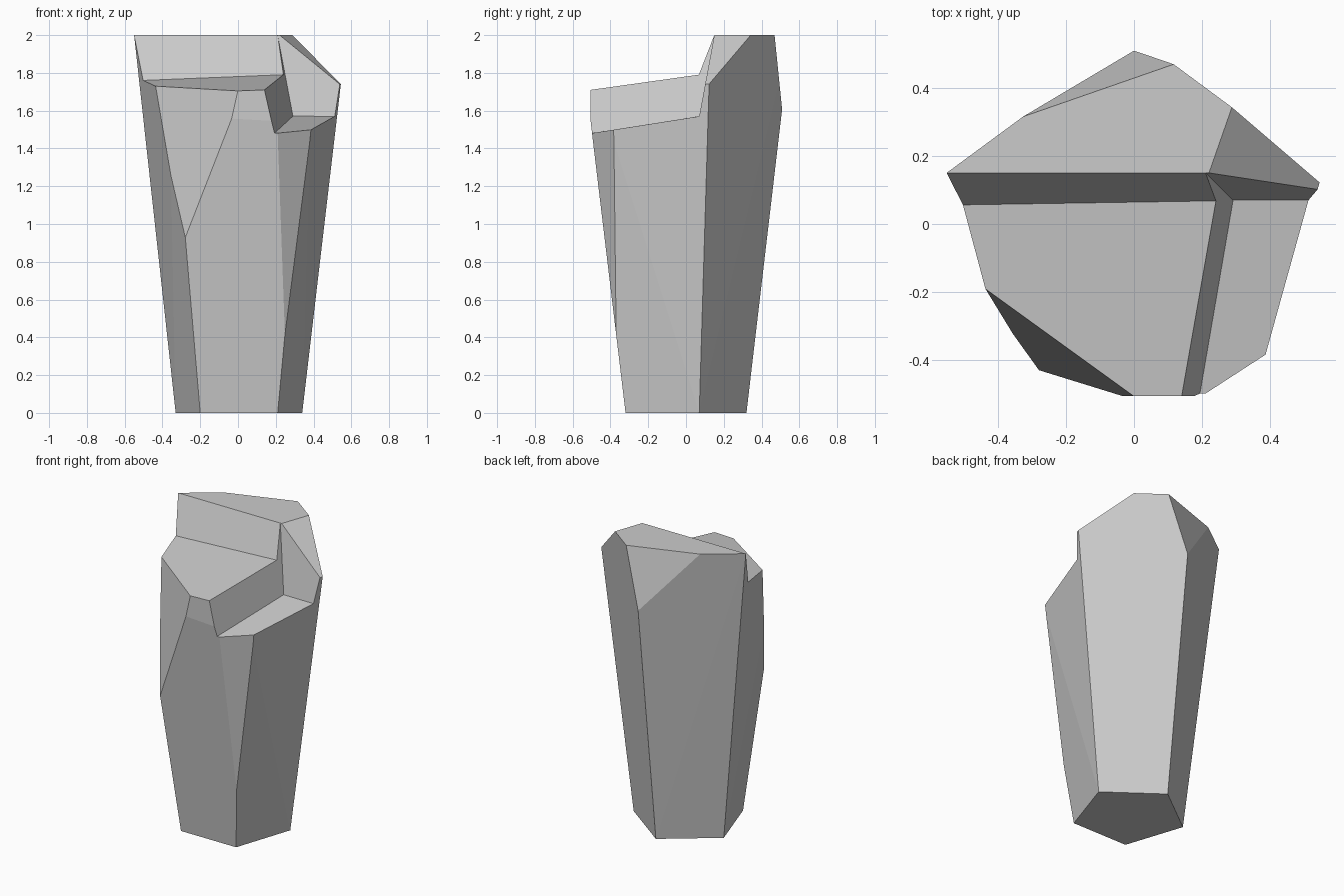
import bpy
import bmesh
from mathutils import Vector

default_cube = bpy.data.objects.get("Cube")
if default_cube:
    bpy.data.objects.remove(default_cube, do_unlink=True)

stone = bpy.data.materials.new("stone grey")
stone.use_nodes = True
stone.diffuse_color = (0.6, 0.6, 0.6, 1)
stone.node_tree.nodes["Principled BSDF"].inputs["Base Color"].default_value = stone.diffuse_color


def slice_off(bm, points, inside):
    """Cut along the plane through three points, keep the inside, cap the cut."""
    a, b, c = (Vector(p) for p in points)
    normal = (b - a).cross(c - a).normalized()
    if normal.dot(Vector(inside) - a) > 0:
        normal.negate()
    bmesh.ops.bisect_plane(
        bm, geom=bm.verts[:] + bm.edges[:] + bm.faces[:], dist=1e-5,
        plane_co=a, plane_no=normal, clear_outer=True)
    open_edges = [e for e in bm.edges if e.is_boundary]
    if open_edges:
        bmesh.ops.holes_fill(bm, edges=open_edges, sides=0)


def make_object(name, bm):
    bmesh.ops.recalc_face_normals(bm, faces=bm.faces[:])
    mesh = bpy.data.meshes.new(name)
    bm.to_mesh(mesh)
    bm.free()
    mesh.materials.append(stone)
    obj = bpy.data.objects.new(name, mesh)
    bpy.context.collection.objects.link(obj)
    return obj


def notch_cutter(name, planes, inside):
    bm = bmesh.new()
    bmesh.ops.create_cube(bm, size=4)
    bmesh.ops.translate(bm, verts=bm.verts[:], vec=(0, 0, 2))
    for plane in planes:
        slice_off(bm, plane, inside)
    cutter = make_object(name, bm)
    cutter.hide_render = True
    return cutter


# Five-sided shaft that widens upwards
foot = [(-0.2, -0.32), (0.21, -0.32), (0.34, 0.07), (0, 0.32), (-0.33, 0.07)]
crown = [(-0.37, -0.555), (0.395, -0.56), (0.575, 0.13), (0, 0.555), (-0.55, 0.15)]
bm = bmesh.new()
for ring, height in ((foot, 0), (crown, 2)):
    for x, y in ring:
        bm.verts.new((x, y, height))
bmesh.ops.convex_hull(bm, input=bm.verts[:])

# Chipped corners
chips = {
    "front face": [(0, -0.505, 0), (1, -0.505, 0), (0, -0.505, 1)],
    "front right": [(-0.44, -0.19, 1.715), (-0.28, -0.425, 0.95), (0, -0.505, 1.71)],
    "front left": [(0.2, -0.505, 1.49), (0.39, -0.38, 1.49), (0.25, -0.372, 0.45)],
    "back": [(-0.34, 0.31, 2), (0.12, 0.47, 2), (0, 0.51, 1.6)],
    "top left": [(0.22, 0.15, 2), (0.29, 0.35, 2), (0.545, 0.12, 1.74)],
}
for plane in chips.values():
    slice_off(bm, plane, (0, 0, 0.8))
rock = make_object("rock_pillar", bm)

# Two stepped ledges in front of the tall back part
high_floor = [(-0.52, 0.06, 1.76), (0.24, 0.065, 1.79), (0.14, -0.505, 1.71)]
high_wall = [(-0.5, 0.15, 2), (0.2, 0.15, 2), (0, 0.06, 1.77)]
low_floor = [(0.29, 0.065, 1.57), (0.535, 0.07, 1.57), (0.3, -0.44, 1.49)]
low_wall = [(0.2, 0.15, 2), (0.5, 0.15, 2), (0.3, 0.07, 1.57)]
step_side = [(0.24, 0.065, 1.79), (0.29, 0.065, 1.57), (0.14, -0.505, 1.71)]
cutters = [
    notch_cutter("high_ledge_cutter", [high_floor, high_wall], (-0.2, -0.2, 3)),
    notch_cutter("low_ledge_cutter", [low_floor, low_wall, step_side], (0.45, -0.2, 2)),
]
for cutter in cutters:
    cut = rock.modifiers.new(cutter.name, "BOOLEAN")
    cut.operation = "DIFFERENCE"
    cut.solver = "EXACT"
    cut.object = cutter

# Bake the ledges and drop the cutters
bpy.context.view_layer.update()
evaluated = rock.evaluated_get(bpy.context.evaluated_depsgraph_get())
finished = bpy.data.meshes.new_from_object(evaluated)
rock.modifiers.clear()
rock.data = finished
finished.materials.clear()
finished.materials.append(stone)
for face in finished.polygons:
    face.material_index = 0
    face.use_smooth = False
for cutter in cutters:
    bpy.data.objects.remove(cutter, do_unlink=True)
